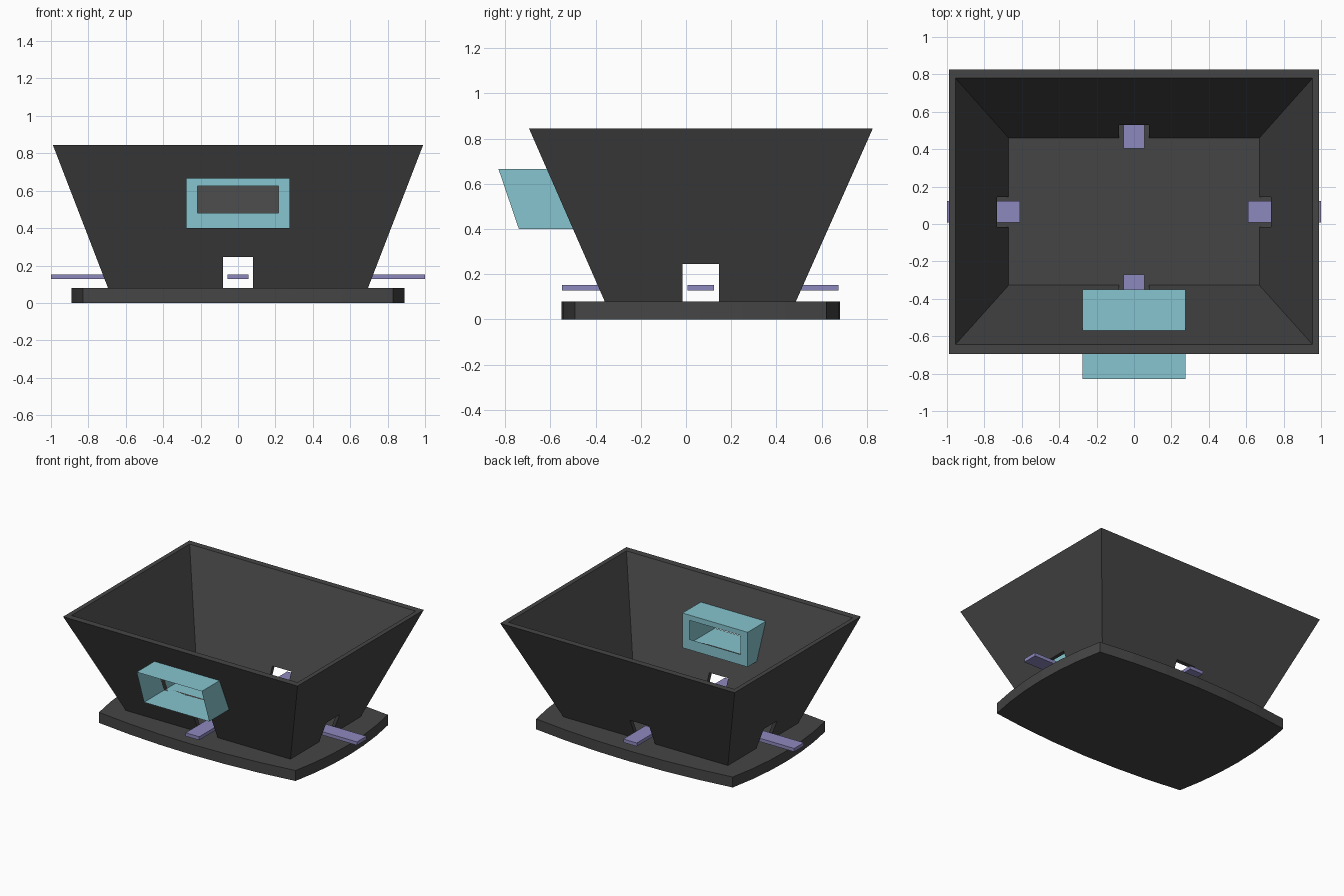
import bpy, bmesh, math

if "Cube" in bpy.data.objects:
    bpy.data.objects.remove(bpy.data.objects["Cube"])

CY = 0.065  # centre of the tub in y


def material(name, rgb):
    m = bpy.data.materials.new(name)
    m.diffuse_color = (*rgb, 1)
    m.use_nodes = True
    m.node_tree.nodes["Principled BSDF"].inputs["Base Color"].default_value = m.diffuse_color
    return m


DARK = material("dark_grey", (0.06, 0.06, 0.06))
TEAL = material("teal", (0.24, 0.56, 0.62))
VIOLET = material("violet", (0.27, 0.25, 0.52))


def make(name, verts, faces, mat=None, fix=True):
    me = bpy.data.meshes.new(name)
    me.from_pydata(verts, [], faces)
    bm = bmesh.new()
    bm.from_mesh(me)
    if fix:
        bmesh.ops.recalc_face_normals(bm, faces=bm.faces)
    bm.to_mesh(me)
    bm.free()
    ob = bpy.data.objects.new(name, me)
    bpy.context.collection.objects.link(ob)
    if mat:
        me.materials.append(mat)
    return ob


def prism(name, low, high, mat=None):
    n = len(low)
    faces = [tuple(range(n)), tuple(range(n, 2 * n))]
    faces += [(i, (i + 1) % n, n + (i + 1) % n, n + i) for i in range(n)]
    return make(name, low + high, faces, mat)


def rect(x0, x1, y0, y1, z):
    return [(x0, y0, z), (x1, y0, z), (x1, y1, z), (x0, y1, z)]


def box(name, x0, x1, y0, y1, z0, z1, mat=None):
    return prism(name, rect(x0, x1, y0, y1, z0), rect(x0, x1, y0, y1, z1), mat)


def cut(ob, cutter):
    cutter.hide_render = True
    mod = ob.modifiers.new("cut", 'BOOLEAN')
    mod.operation = 'DIFFERENCE'
    mod.solver = 'EXACT'
    mod.object = cutter
    bpy.context.view_layer.objects.active = ob
    bpy.ops.object.modifier_apply(modifier=mod.name)
    bpy.data.objects.remove(cutter)


# base plate with gently bowed sides
hx, hy, bow, seg = 0.83, 0.557, 0.06, 6
outline = []
corners = [(-hx, -hy), (hx, -hy), (hx, hy), (-hx, hy)]
for i, (ax, ay) in enumerate(corners):
    bx, by = corners[(i + 1) % 4]
    nx, ny = [(0, -1), (1, 0), (0, 1), (-1, 0)][i]
    for k in range(seg):
        t = k / seg
        b = bow * 4 * t * (1 - t)
        outline.append((ax + (bx - ax) * t + nx * b, ay + (by - ay) * t + ny * b + CY))
prism("base_plate", [(x, y, 0) for x, y in outline], [(x, y, 0.08) for x, y in outline], DARK)

# flared tub, open at top and bottom
rings = [rect(-0.695, 0.695, -0.36, 0.487, 0.08), rect(-0.99, 0.99, -0.695, 0.827, 0.845),
         rect(-0.955, 0.955, -0.645, 0.78, 0.845), rect(-0.67, 0.67, -0.327, 0.46, 0.08)]
faces = [(r * 4 + i, r * 4 + (i + 1) % 4, (r + 1) % 4 * 4 + (i + 1) % 4, (r + 1) % 4 * 4 + i)
         for r in range(4) for i in range(4)]
tub = make("tub", sum(rings, []), faces, DARK)

# slots through all four walls, and the window for the hood
cut(tub, box("slot_cutter_y", -0.08, 0.08, -1, 1, 0, 0.245))
cut(tub, box("slot_cutter_x", -1.2, 1.2, CY - 0.08, CY + 0.08, 0, 0.245))
cut(tub, box("window_cutter", -0.275, 0.275, -1, -0.2, 0.40, 0.665))

# tabs sticking through the slots
z0, z1 = 0.127, 0.153
box("front_tab", -0.057, 0.057, -0.55, -0.27, z0, z1, VIOLET)
box("back_tab", -0.057, 0.057, 0.405, 0.675, z0, z1, VIOLET)
box("right_tab", 0.61, 1.0, CY - 0.058, CY + 0.058, z0, z1, VIOLET)
box("left_tab", -1.0, -0.61, CY - 0.058, CY + 0.058, z0, z1, VIOLET)


# thin-walled hood: open slanted front, framed opening at the back
def loop(hw, lo, hi, ylo, yhi):
    return [(-hw, ylo, lo), (hw, ylo, lo), (hw, yhi, hi), (-hw, yhi, hi)]


verts = (loop(0.275, 0.40, 0.665, -0.74, -0.83) + loop(0.275, 0.40, 0.665, -0.35, -0.35)
         + loop(0.217, 0.48, 0.625, -0.35, -0.35))
faces = [(r * 4 + i, r * 4 + (i + 1) % 4, r * 4 + 4 + (i + 1) % 4, r * 4 + 4 + i)
         for r in range(2) for i in range(4)]
make("hood", verts, faces, TEAL)
